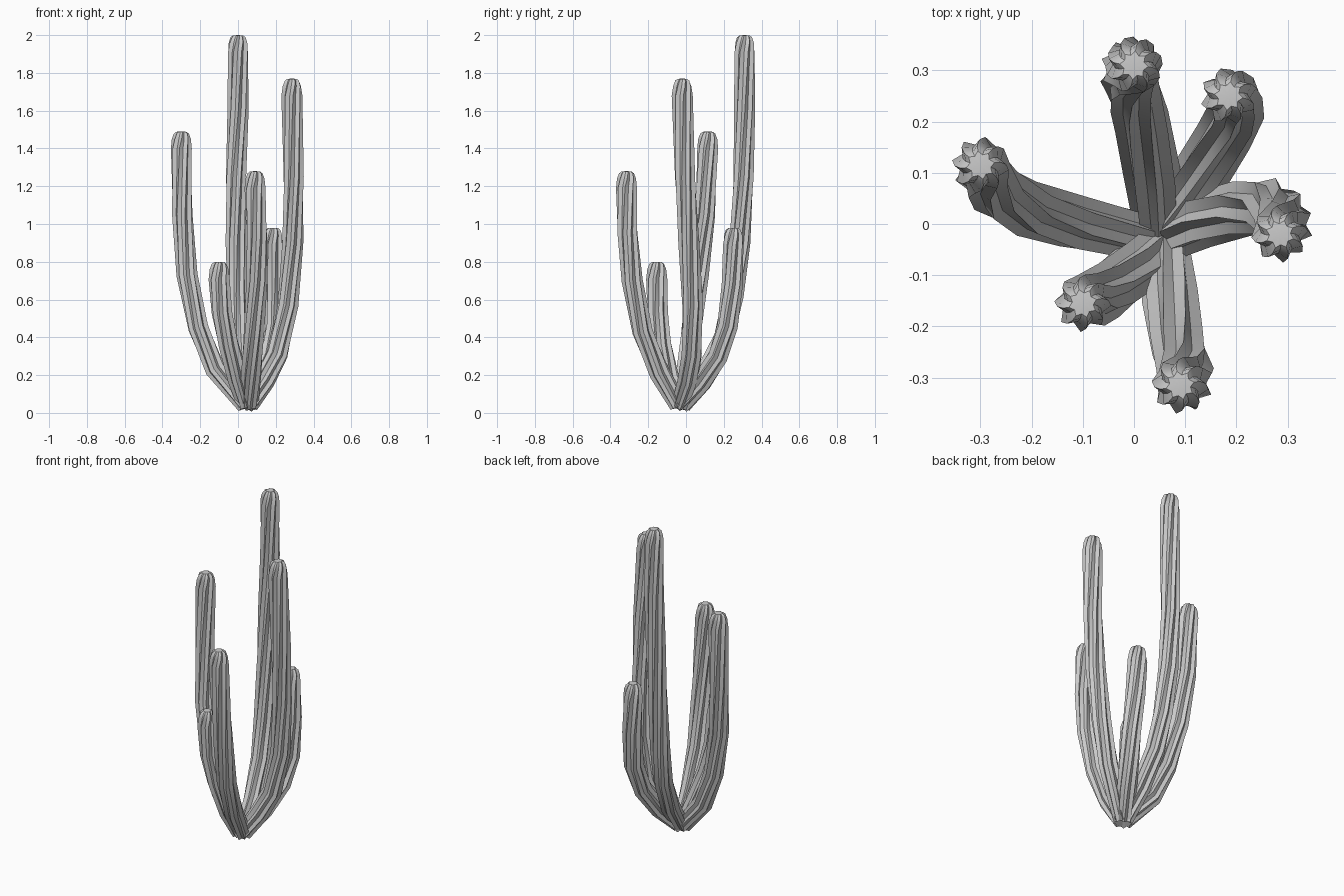
import bpy, bmesh, math
from mathutils import Vector, Quaternion

cube = bpy.data.objects.get("Cube")
if cube:
    bpy.data.objects.remove(cube, do_unlink=True)

RIBS = 8
OUTER, INNER = 0.056, 0.041

grey = bpy.data.materials.new("plain_grey")
grey.use_nodes = True
GREY = (0.6, 0.6, 0.6, 1)
grey.diffuse_color = GREY
grey.node_tree.nodes["Principled BSDF"].inputs["Base Color"].default_value = GREY


def ribbed_stem(name, path, turn):
    """Sweep a star section along a path, twisting it, and close it with a domed tip."""
    path = [Vector(p) for p in path]
    top = path[-1]
    bm = bmesh.new()
    rings = []

    def ring(centre, direction, scale, angle):
        rot = Vector((0, 0, 1)).rotation_difference(direction)
        verts = []
        for i in range(RIBS * 2):
            a = angle + math.pi * i / RIBS
            r = scale * (INNER if i % 2 else OUTER)
            verts.append(bm.verts.new(centre + rot @ Vector((r * math.cos(a), r * math.sin(a), 0))))
        rings.append(verts)

    # Body rings at each bend
    for i, p in enumerate(path):
        before, after = path[max(i - 1, 0)], path[min(i + 1, len(path) - 1)]
        d = ((p - before).normalized() + (after - p).normalized()).normalized()
        ring(p, d, 0.85 if i == 0 else 1, turn * p.z)
    # Rounded tip
    for rise, scale in ((0.05, 0.9), (0.078, 0.72), (0.088, 0.5)):
        ring(top + Vector((0, 0, rise)), Vector((0, 0, 1)), scale, turn * (top.z + rise) + rise * 3)
    for low, high in zip(rings, rings[1:]):
        for i in range(RIBS * 2):
            j = (i + 1) % (RIBS * 2)
            bm.faces.new((low[i], low[j], high[j], high[i]))
    for loop, point in ((rings[0][::-1], path[0]), (rings[-1], top + Vector((0, 0, 0.09)))):
        hub = bm.verts.new(point)
        for i in range(RIBS * 2):
            bm.faces.new((loop[i], loop[(i + 1) % (RIBS * 2)], hub))

    mesh = bpy.data.meshes.new(name)
    bm.to_mesh(mesh)
    bm.free()
    mesh.materials.append(grey)
    obj = bpy.data.objects.new(name, mesh)
    bpy.context.collection.objects.link(obj)
    bpy.ops.object.select_all(action="DESELECT")
    obj.select_set(True)
    bpy.context.view_layer.objects.active = obj
    bpy.ops.object.shade_smooth_by_angle(angle=math.radians(30))


# Stems fan out from one root and bend upright
ribbed_stem("back_stem", [
    (.05, -.02, .04), (.035, .1, .2), (.015, .2, .4), (0, .25, .62),
    (-.01, .285, .9), (-.01, .305, 1.25), (0, .31, 1.6), (0, .31, 1.91)], 1.0)
ribbed_stem("back_left_stem", [
    (.05, -.02, .04), (.12, .08, .16), (.175, .17, .3), (.2, .22, .46),
    (.195, .245, .68), (.185, .25, .89)], 1.2)
ribbed_stem("left_stem", [
    (.06, -.03, .04), (.14, .01, .17), (.21, .03, .31), (.265, .035, .57),
    (.29, .015, .9), (.295, -.005, 1.25), (.285, -.02, 1.68)], 1.0)
ribbed_stem("front_stem", [
    (.06, -.04, .04), (.07, -.14, .21), (.085, -.23, .43), (.1, -.285, .7),
    (.1, -.31, .95), (.09, -.315, 1.19)], 1.2)
ribbed_stem("front_right_stem", [
    (.045, -.04, .04), (0, -.09, .18), (-.05, -.13, .36), (-.085, -.15, .53),
    (-.1, -.155, .71)], 1.0)
ribbed_stem("right_stem", [
    (.04, -.03, .04), (-.12, .005, .23), (-.21, .03, .45), (-.27, .065, .73),
    (-.295, .1, 1.05), (-.3, .115, 1.4)], 1.0)
